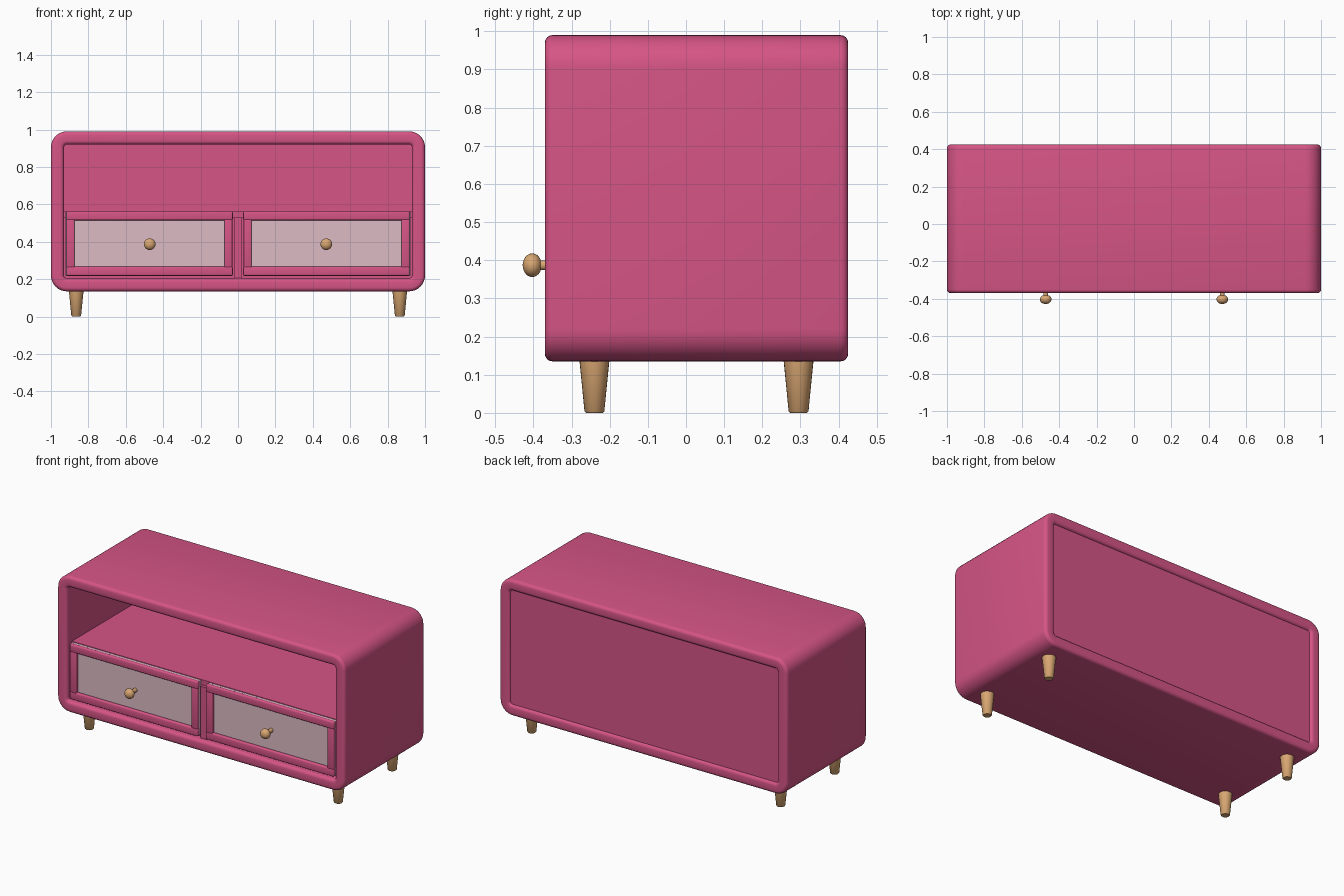
import bpy, bmesh, math
from mathutils import Matrix

if "Cube" in bpy.data.objects:
    bpy.data.objects.remove(bpy.data.objects["Cube"])


def material(name, rgb):
    m = bpy.data.materials.new(name)
    m.diffuse_color = (*rgb, 1)
    m.use_nodes = True
    m.node_tree.nodes["Principled BSDF"].inputs["Base Color"].default_value = m.diffuse_color
    return m


PINK = material("pink lacquer", (0.67, 0.09, 0.235))
PALE = material("pale rose panel", (0.72, 0.50, 0.56))
WOOD = material("light wood", (0.70, 0.39, 0.17))


def finish(bm, name, mat):
    bmesh.ops.recalc_face_normals(bm, faces=bm.faces)
    me = bpy.data.meshes.new(name)
    bm.to_mesh(me)
    bm.free()
    ob = bpy.data.objects.new(name, me)
    bpy.context.collection.objects.link(ob)
    me.materials.append(mat)
    bpy.ops.object.select_all(action='DESELECT')
    bpy.context.view_layer.objects.active = ob
    ob.select_set(True)
    bpy.ops.object.shade_smooth_by_angle(angle=math.radians(40))
    return ob


def box(name, x, y, z, mat, bevel=0.0):
    """Box from (min, max) ranges with optional rounded edges."""
    bm = bmesh.new()
    bmesh.ops.create_cube(bm, size=1)
    for v in bm.verts:
        for i, (lo, hi) in enumerate((x, y, z)):
            v.co[i] = lo if v.co[i] < 0 else hi
    if bevel:
        bmesh.ops.bevel(bm, geom=bm.edges[:], offset=bevel, segments=3,
                        profile=0.5, affect='EDGES')
    return finish(bm, name, mat)


def lathe(name, profile, origin, mat, forward=False):
    """Turn an (r, height) profile; forward points the axis to -y."""
    bm = bmesh.new()
    n = 24
    rings = [[bm.verts.new((r * math.cos(2 * math.pi * i / n),
                            r * math.sin(2 * math.pi * i / n), h))
              for i in range(n)] for r, h in profile]
    for a, b in zip(rings, rings[1:]):
        for i in range(n):
            j = (i + 1) % n
            bm.faces.new((a[i], a[j], b[j], b[i]))
    bm.faces.new(rings[0][::-1])
    bm.faces.new(rings[-1])
    if forward:
        bm.transform(Matrix.Rotation(math.pi / 2, 4, 'X'))
    bm.transform(Matrix.Translation(origin))
    return finish(bm, name, mat)


# Cabinet shell: rounded rectangles joined around a soft-edged wall section
Y0, Y1, Z0, Z1 = -0.37, 0.425, 0.135, 0.99
WALL, SOFT, CORNER = 0.07, 0.02, 0.085


def rounded_loop(bm, inset, y):
    r = CORNER - inset
    cx, cz = 1 - CORNER, (Z1 - Z0) / 2 - CORNER
    mid = (Z0 + Z1) / 2
    pts = []
    for k, (sx, sz) in enumerate(((1, 1), (-1, 1), (-1, -1), (1, -1))):
        for s in range(9):
            a = math.pi / 2 * (k + s / 8)
            pts.append(bm.verts.new((sx * cx + r * math.cos(a), y,
                                     mid + sz * cz + r * math.sin(a))))
    return pts


section = []
for k, (ci, cy) in enumerate(((SOFT, Y0 + SOFT), (SOFT, Y1 - SOFT),
                              (WALL - SOFT, Y1 - SOFT), (WALL - SOFT, Y0 + SOFT))):
    for s in range(5):
        a = math.pi * (1.5 - k / 2 - s / 8)
        # arc runs front edge -> outside -> back edge -> inside
        section.append((ci + SOFT * math.cos(a), cy + SOFT * math.sin(a)))
bm = bmesh.new()
loops = [rounded_loop(bm, i, y) for i, y in section]
for a, b in zip(loops, loops[1:] + loops[:1]):
    for i in range(len(a)):
        j = (i + 1) % len(a)
        bm.faces.new((a[i], a[j], b[j], b[i]))
finish(bm, "cabinet_shell", PINK)

# Fixed inner boards
box("back_panel", (-0.932, 0.932), (0.385, 0.41), (0.203, 0.922), PINK)
box("shelf", (-0.932, 0.932), (-0.32, 0.39), (0.53, 0.562), PINK)
box("divider", (-0.022, 0.022), (-0.34, 0.385), (0.203, 0.53), PINK)

# Drawers: pale front board, raised frame, turned knob
for side, s in (("left", -1), ("right", 1)):
    def span(a, b):
        return tuple(sorted((s * a, s * b)))
    box(f"{side}_drawer_panel", span(0.03, 0.922), (-0.343, -0.323),
        (0.218, 0.560), PALE)
    frame = (-0.362, -0.338)
    box(f"{side}_top_rail", span(0.028, 0.918), frame, (0.515, 0.563), PINK, 0.008)
    box(f"{side}_bottom_rail", span(0.028, 0.918), frame, (0.218, 0.267), PINK, 0.008)
    box(f"{side}_inner_stile", span(0.03, 0.073), frame, (0.262, 0.52), PINK, 0.006)
    box(f"{side}_outer_stile", span(0.873, 0.917), frame, (0.262, 0.52), PINK, 0.006)
    knob = [(0.013, 0.0), (0.013, 0.045)]
    for i in range(2, 13):
        a = math.pi * i / 12
        knob.append((max(0.031 * math.sin(a), 0.001), 0.063 - 0.025 * math.cos(a)))
    lathe(f"{side}_knob", knob, (s * 0.472, -0.34, 0.387), WOOD, forward=True)

    # Tapered feet
    for place, y in (("front", -0.24), ("back", 0.295)):
        lathe(f"{side}_{place}_leg",
              [(0.022, 0), (0.026, 0.004), (0.040, 0.145)],
              (s * 0.865, y, 0), WOOD)
